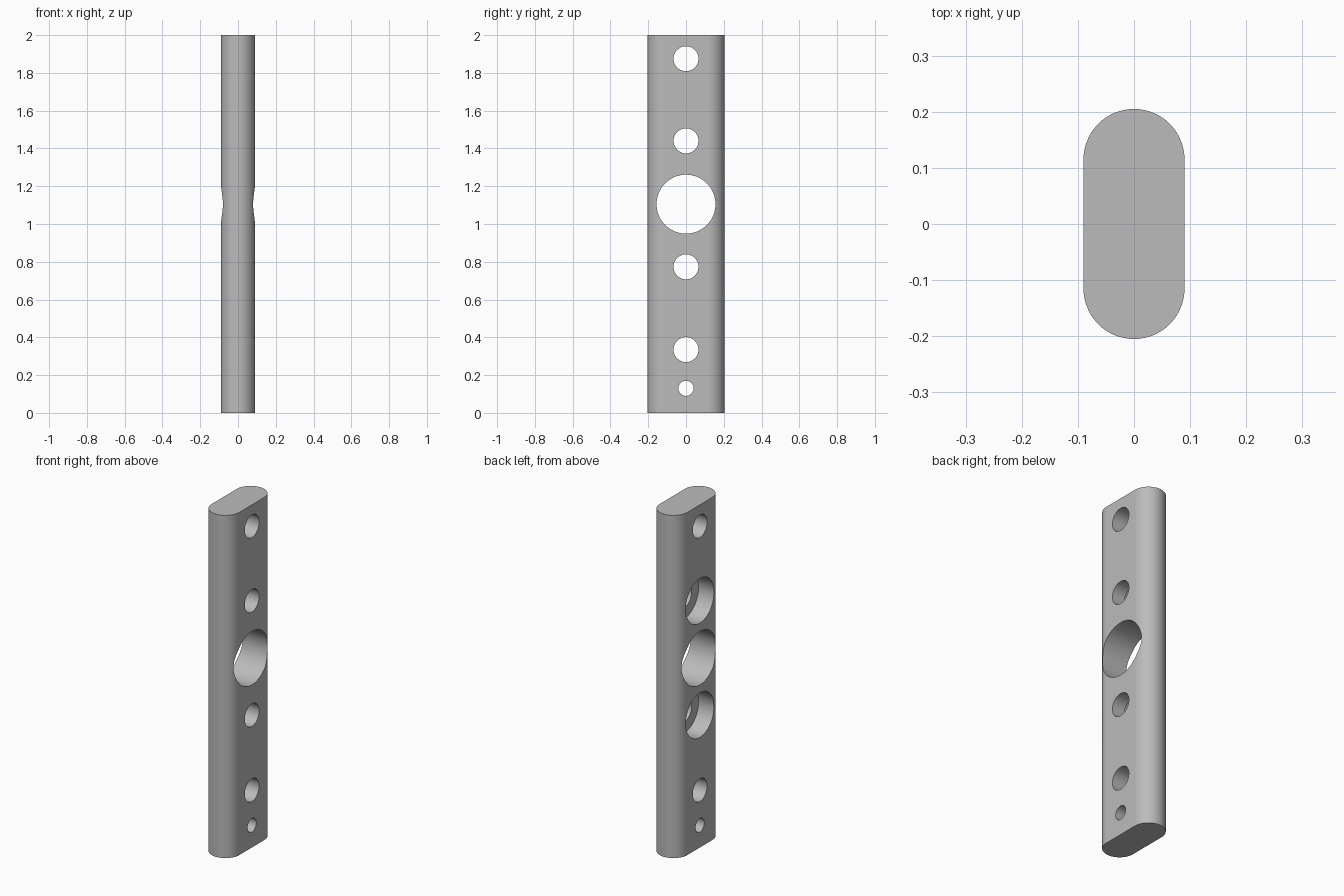
import bpy
import bmesh
from math import pi, sin, cos, radians
from mathutils import Matrix

cube = bpy.data.objects.get("Cube")
if cube:
    bpy.data.objects.remove(cube, do_unlink=True)

HEIGHT = 2.0
RADIUS = 0.09      # half thickness, also the rounded edge radius
FLAT = 0.115       # half width of the flat side
ARC = 40           # segments per rounded edge

steel = bpy.data.materials.new("plain grey")
steel.use_nodes = True
grey = (0.5, 0.5, 0.5, 1)
steel.diffuse_color = grey
steel.node_tree.nodes["Principled BSDF"].inputs["Base Color"].default_value = grey


def add_object(name, bm):
    mesh = bpy.data.meshes.new(name)
    bmesh.ops.recalc_face_normals(bm, faces=bm.faces)
    bm.to_mesh(mesh)
    bm.free()
    mesh.materials.append(steel)
    obj = bpy.data.objects.new(name, mesh)
    bpy.context.collection.objects.link(obj)
    return obj


def drill(name, z, radius, x_start, x_end):
    """Cylinder along x used as a cutter."""
    bm = bmesh.new()
    place = Matrix.Translation(((x_start + x_end) / 2, 0, z)) @ Matrix.Rotation(pi / 2, 4, "Y")
    bmesh.ops.create_cone(bm, cap_ends=True, segments=80, radius1=radius,
                          radius2=radius, depth=x_end - x_start, matrix=place)
    return add_object(name, bm)


# Bar: stadium profile extruded upward
bm = bmesh.new()
profile = []
for side in (1, -1):
    for i in range(ARC + 1):
        a = pi * i / ARC
        profile.append(bm.verts.new((side * RADIUS * cos(a), side * (FLAT + RADIUS * sin(a)), 0)))
base = bm.faces.new(profile)
top = bmesh.ops.extrude_face_region(bm, geom=[base])["geom"]
bmesh.ops.translate(bm, vec=(0, 0, HEIGHT),
                    verts=[v for v in top if isinstance(v, bmesh.types.BMVert)])
bar = add_object("drilled_bar", bm)

# Through holes (height, radius), then counterbores on the -x side
holes = [(1.875, 0.066), (1.44, 0.066), (1.105, 0.156),
         (0.773, 0.066), (0.335, 0.066), (0.13, 0.04)]
cutters = [drill("hole_cutter", z, r, -0.3, 0.3) for z, r in holes]
cutters += [drill("counterbore_cutter", z, 0.13, -0.3, 0.01) for z in (1.44, 0.773)]

bpy.context.view_layer.objects.active = bar
for cutter in cutters:
    mod = bar.modifiers.new("drill", "BOOLEAN")
    mod.operation = "DIFFERENCE"
    mod.solver = "EXACT"
    mod.object = cutter
    bpy.ops.object.modifier_apply(modifier=mod.name)
    bpy.data.objects.remove(cutter, do_unlink=True)

# Smooth rounded surfaces with crisp rims
bpy.ops.object.select_all(action="DESELECT")
bar.select_set(True)
bpy.ops.object.shade_smooth_by_angle(angle=radians(30))
weighted = bar.modifiers.new("weighted normals", "WEIGHTED_NORMAL")
weighted.keep_sharp = True
